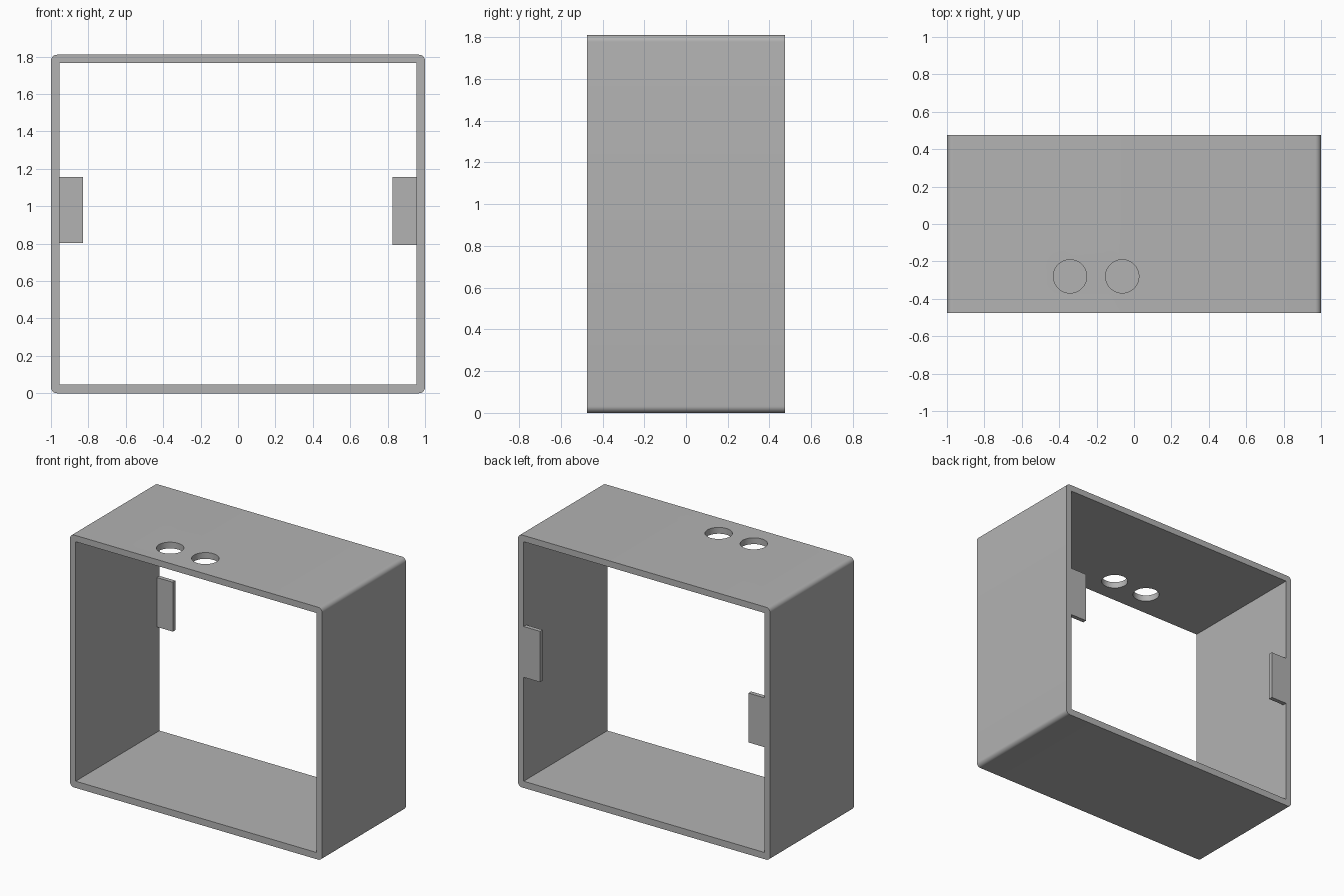
import bpy, bmesh, math
from mathutils import Matrix

if "Cube" in bpy.data.objects:
    bpy.data.objects.remove(bpy.data.objects["Cube"], do_unlink=True)

HEIGHT, DEPTH, WALL, RADIUS = 1.81, 0.95, 0.045, 0.032

grey = bpy.data.materials.new("plain grey")
grey.use_nodes = True
colour = (0.45, 0.45, 0.45, 1)
grey.diffuse_color = colour
grey.node_tree.nodes["Principled BSDF"].inputs["Base Color"].default_value = colour


def finish(name, bm):
    mesh = bpy.data.meshes.new(name)
    bm.to_mesh(mesh)
    bm.free()
    mesh.materials.append(grey)
    obj = bpy.data.objects.new(name, mesh)
    bpy.context.collection.objects.link(obj)
    return obj


def box(name, low, high, round_corners=0):
    bm = bmesh.new()
    size = [h - l for l, h in zip(low, high)]
    centre = [(h + l) / 2 for l, h in zip(low, high)]
    bmesh.ops.create_cube(bm, size=1, matrix=Matrix.Translation(centre) @ Matrix.Diagonal((*size, 1)))
    if round_corners:
        # Round only the edges that run front to back
        edges = [e for e in bm.edges if abs(e.verts[0].co.y - e.verts[1].co.y) > 0.1]
        bmesh.ops.bevel(bm, geom=edges, offset=round_corners, segments=8, profile=0.5, affect='EDGES')
    return finish(name, bm)


def combine(target, other, operation):
    mod = target.modifiers.new(operation.lower(), 'BOOLEAN')
    mod.operation, mod.object, mod.solver = operation, other, 'EXACT'
    bpy.context.view_layer.objects.active = target
    bpy.ops.object.modifier_apply(modifier=mod.name)
    bpy.data.objects.remove(other, do_unlink=True)


# Open rectangular frame with rounded outer corners
back = DEPTH / 2
inner = 1 - WALL
frame = box("frame", (-1, -back, 0), (1, back, HEIGHT), RADIUS)
combine(frame, box("opening", (-inner, -1, WALL + 0.003), (inner, 1, HEIGHT - WALL)), 'DIFFERENCE')

# Two cable holes through the top wall
for x in (-0.342, -0.063):
    bm = bmesh.new()
    bmesh.ops.create_cone(bm, cap_ends=True, segments=64, radius1=0.089, radius2=0.089, depth=0.3,
                          matrix=Matrix.Translation((x, -0.28, HEIGHT)))
    combine(frame, finish("hole_cutter", bm), 'DIFFERENCE')

# Mounting tabs flush with the back rim
combine(frame, box("left_tab", (0.825, back - 0.03, 0.793), (inner + 0.02, back, 1.157)), 'UNION')
combine(frame, box("right_tab", (-inner - 0.02, back - 0.03, 0.803), (-0.828, back, 1.157)), 'UNION')

# Smooth rounded corners and hole walls, crisp edges elsewhere
bpy.ops.object.select_all(action='DESELECT')
frame.select_set(True)
bpy.context.view_layer.objects.active = frame
bpy.ops.object.shade_smooth_by_angle(angle=math.radians(30))
